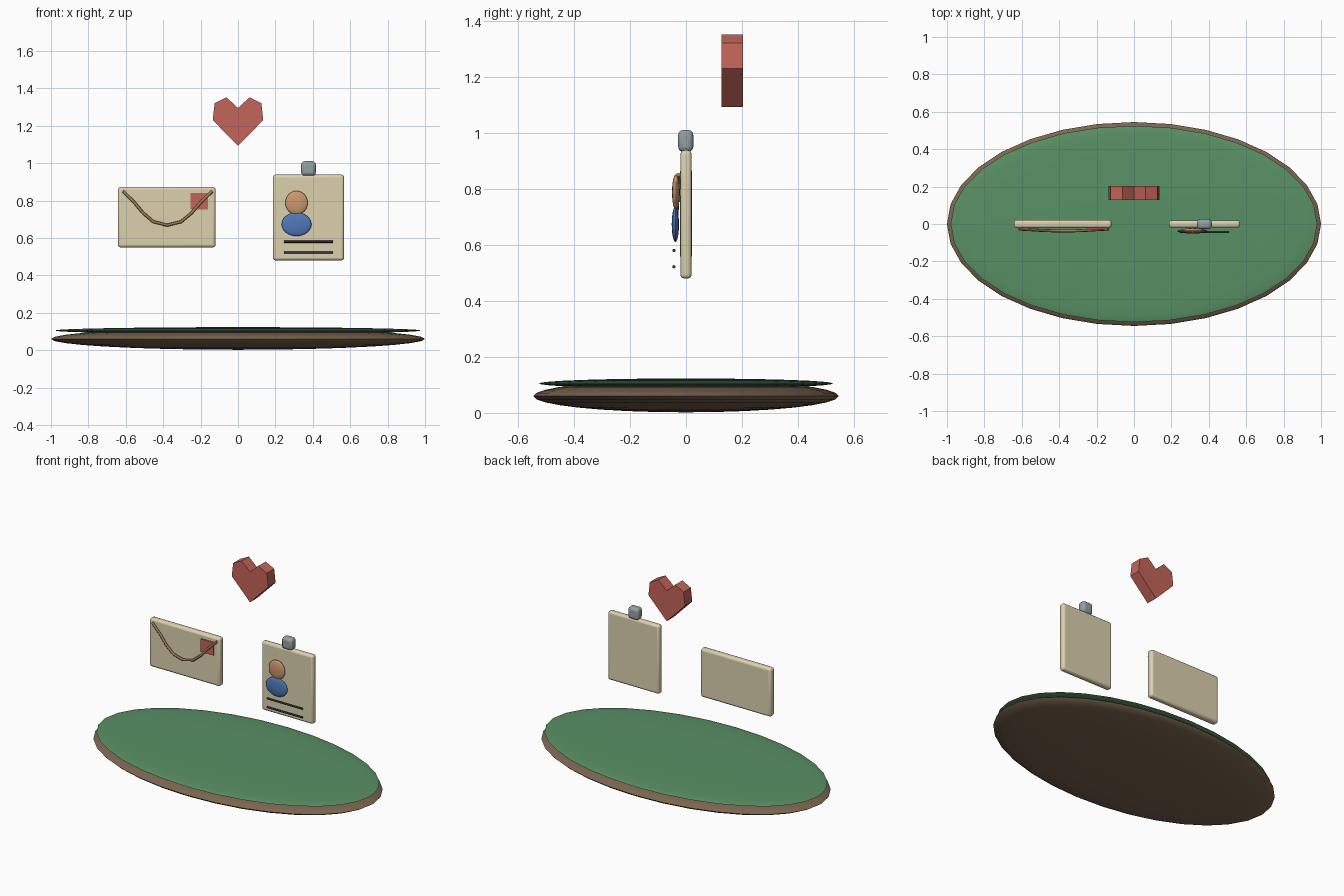
import bpy, bmesh, math
from mathutils import Vector

if "Cube" in bpy.data.objects:
    bpy.data.objects.remove(bpy.data.objects["Cube"])


def material(name, r, g, b):
    m = bpy.data.materials.new(name)
    m.diffuse_color = (r, g, b, 1)
    m.use_nodes = True
    m.node_tree.nodes["Principled BSDF"].inputs["Base Color"].default_value = m.diffuse_color
    return m


BROWN = material("brown", 0.20, 0.13, 0.08)
GREEN = material("green", 0.10, 0.28, 0.13)
CREAM = material("cream", 0.72, 0.64, 0.43)
RED = material("red", 0.55, 0.13, 0.10)
TAN = material("tan", 0.60, 0.32, 0.16)
CORD = material("cord", 0.35, 0.19, 0.10)
BLUE = material("blue", 0.08, 0.19, 0.48)
STEEL = material("steel", 0.30, 0.35, 0.38)
DARK = material("dark", 0.03, 0.04, 0.05)


def finish(name, mat, smooth=True):
    ob = bpy.context.object
    ob.name = name
    ob.data.materials.append(mat)
    if smooth:
        bpy.ops.object.shade_smooth_by_angle(angle=math.radians(40))
    return ob


def ellipsoid(name, loc, radii, mat, segments=32, rings=16):
    bpy.ops.mesh.primitive_uv_sphere_add(segments=segments, ring_count=rings, location=loc)
    bpy.context.object.scale = radii
    bpy.ops.object.transform_apply(location=False, rotation=False)
    return finish(name, mat)


def box(name, loc, size, mat, bevel=0.0):
    bpy.ops.mesh.primitive_cube_add(size=1, location=loc)
    bpy.context.object.scale = size
    bpy.ops.object.transform_apply(location=False, rotation=False)
    ob = finish(name, mat, bevel > 0)
    if bevel:
        mod = ob.modifiers.new("bevel", "BEVEL")
        mod.width = bevel
        mod.segments = 3
    return ob


def tube(name, points, radius, mat):
    cu = bpy.data.curves.new(name, "CURVE")
    cu.dimensions = "3D"
    cu.resolution_u = 4
    cu.bevel_depth = radius
    cu.bevel_resolution = 2
    cu.use_fill_caps = True
    sp = cu.splines.new("BEZIER")
    sp.bezier_points.add(len(points) - 1)
    for bp, p in zip(sp.bezier_points, points):
        bp.co = p
        bp.handle_left_type = bp.handle_right_type = "AUTO"
    cu.materials.append(mat)
    ob = bpy.data.objects.new(name, cu)
    bpy.context.collection.objects.link(ob)
    return ob


# oval island base
ellipsoid("earth_base", (0, 0, 0.06), (1.0, 0.545, 0.058), BROWN)
ellipsoid("grass_top", (0, 0, 0.105), (0.98, 0.525, 0.018), GREEN)

# envelope
box("envelope", (-0.381, 0, 0.711), (0.522, 0.044, 0.324), CREAM, 0.015)
tube("envelope_flap", [(-0.615, -0.027, 0.85), (-0.38, -0.037, 0.668), (-0.137, -0.027, 0.85)],
     0.008, CORD)
box("stamp", (-0.208, -0.024, 0.796), (0.094, 0.012, 0.086), RED)

# badge card with clip, portrait and lines
box("badge_card", (0.377, 0, 0.709), (0.38, 0.04, 0.458), CREAM, 0.014)
box("badge_clip", (0.377, -0.001, 0.971), (0.078, 0.054, 0.078), STEEL, 0.018)
ellipsoid("portrait_head", (0.313, -0.036, 0.788), (0.06, 0.014, 0.064), TAN, 24, 12)
ellipsoid("portrait_shoulders", (0.313, -0.038, 0.673), (0.08, 0.013, 0.063), BLUE, 24, 12)
for i, z in enumerate((0.58, 0.522)):
    tube(f"badge_line_{i + 1}", [(0.246, -0.043, z), (0.507, -0.043, z)], 0.006, DARK)

# floating heart: extruded outline, right half mirrored
half = [(0.135, 1.23), (0.125, 1.32), (0.062, 1.352)]
outline = [(0, 1.092)] + half + [(0, 1.295)] + [(-x, z) for x, z in reversed(half)]
bm = bmesh.new()
face = bm.faces.new([bm.verts.new((x, 0.127, z)) for x, z in outline])
ext = bmesh.ops.extrude_face_region(bm, geom=[face], use_keep_orig=True)
bmesh.ops.translate(bm, vec=Vector((0, 0.077, 0)),
                    verts=[v for v in ext["geom"] if isinstance(v, bmesh.types.BMVert)])
bmesh.ops.recalc_face_normals(bm, faces=bm.faces)
me = bpy.data.meshes.new("heart")
bm.to_mesh(me)
bm.free()
me.materials.append(RED)
bpy.context.collection.objects.link(bpy.data.objects.new("heart", me))
